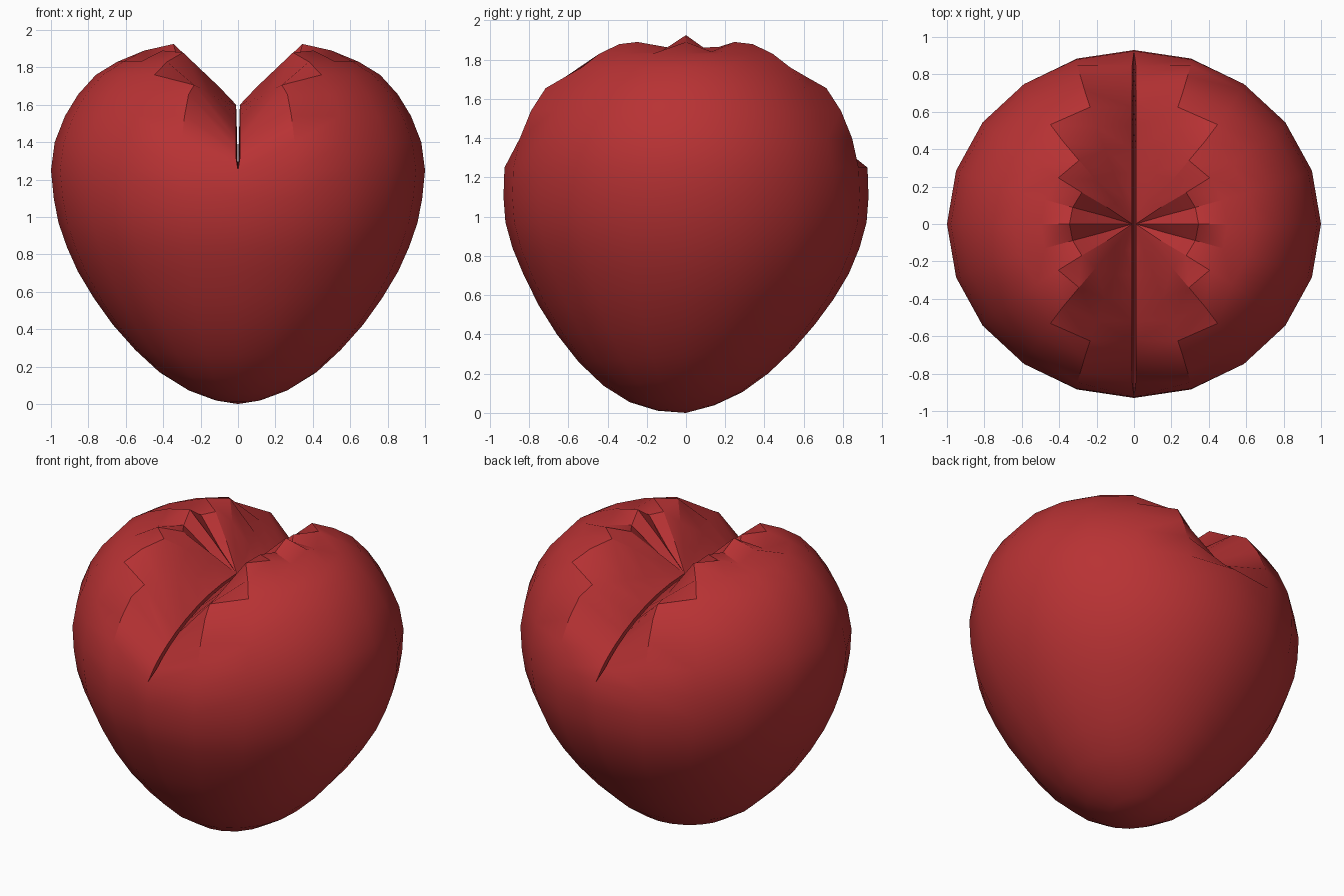
import bpy, bmesh, math

cube = bpy.data.objects.get("Cube")
if cube:
    bpy.data.objects.remove(cube, do_unlink=True)

# One red for the whole heart
red = bpy.data.materials.new("deep red")
red.use_nodes = True
colour = (0.48, 0.032, 0.034, 1)
red.diffuse_color = colour
red.node_tree.nodes["Principled BSDF"].inputs["Base Color"].default_value = colour

# Rings from the bottom up: height, half width, half depth
RINGS = [(0.025, 0.13, 0.145), (0.08, 0.275, 0.287), (0.17, 0.42, 0.42),
         (0.29, 0.55, 0.546), (0.425, 0.67, 0.657), (0.565, 0.77, 0.752),
         (0.71, 0.857, 0.83), (0.84, 0.915, 0.884), (0.97, 0.96, 0.92),
         (1.10, 0.985, 0.93), (1.25, 1.0, 0.925),
         (1.40, 0.98, 0.89), (1.54, 0.925, 0.83), (1.655, 0.855, 0.752),
         (1.76, 0.76, 0.657), (1.83, 0.645, 0.546), (1.89, 0.50, 0.42),
         (1.925, 0.345, 0.287), (1.93, 0.17, 0.145)]
RIM = 10          # ring where the cleft begins
COLS = 10         # columns around one half, front to back
SLIT = 0.01       # half width of the slit
FLOOR = 1.25      # height of the slit bottom
PEAK = 1.60       # height of the cleft at the centre


def crease_height(y):
    """Arched bottom edge of the cleft wall."""
    return FLOOR + (PEAK - FLOOR) * max(0, 1 - (y / 0.9) ** 2) ** 0.8


def heart_point(i, j):
    z, rx, ry = RINGS[i]
    a = math.radians(-90 + 180 * j / COLS)
    x, y = rx * math.cos(a), ry * math.sin(a)
    if j in (0, COLS):                       # centre line
        if i <= RIM:
            return (0, y, z + 0.1 * y * max(0, 1 - z / 0.7))
        y *= 0.95
        return (SLIT, y, crease_height(y))
    z += 0.1 * y * max(0, 1 - z / 0.7)       # the tip leans forward
    if i > RIM:                              # cleft slope limits the height
        slope = 0.45 if j in (1, COLS - 1) else 0.95
        z = min(z, PEAK + slope * x)
        if i >= len(RINGS) - 3 and j in (4, 6):
            z -= 0.05                        # folds beside the centre ridge
    return (x, y, z)


bm = bmesh.new()
grid = [[bm.verts.new(heart_point(i, j)) for j in range(COLS + 1)]
        for i in range(len(RINGS))]
tip = bm.verts.new((0, 0, 0))
crown = bm.verts.new((SLIT, 0, PEAK))

# Outer skin of one half
for low, high in zip(grid, grid[1:]):
    for j in range(COLS):
        bm.faces.new((low[j], low[j + 1], high[j + 1], high[j]))
for j in range(COLS):
    bm.faces.new((tip, grid[0][j + 1], grid[0][j]))
    bm.faces.new((crown, grid[-1][j], grid[-1][j + 1]))

# Slit wall, from the arched crease down to the centre line
edge = [r[0] for r in grid[RIM + 1:]] + [crown] + [r[COLS] for r in reversed(grid[RIM + 1:])]
foot = [bm.verts.new((0, v.co.y, FLOOR)) for v in edge]
for k in range(len(edge) - 1):
    bm.faces.new((edge[k], edge[k + 1], foot[k + 1], foot[k]))
bm.faces.new((grid[RIM][0], edge[0], foot[0]))
bm.faces.new((grid[RIM][COLS], foot[-1], edge[-1]))

bmesh.ops.recalc_face_normals(bm, faces=bm.faces)
side = max(bm.faces, key=lambda f: f.calc_center_median().x)
if side.normal.x < 0:
    bmesh.ops.reverse_faces(bm, faces=bm.faces)

mesh = bpy.data.meshes.new("heart")
bm.to_mesh(mesh)
bm.free()
mesh.materials.append(red)
heart = bpy.data.objects.new("heart", mesh)
bpy.context.collection.objects.link(heart)

# Mirror to the other lobe, then smooth all but the cleft edges
mirror = heart.modifiers.new("Mirror", 'MIRROR')
mirror.use_axis[0] = True
mirror.merge_threshold = 0.001
bpy.ops.object.select_all(action='DESELECT')
bpy.context.view_layer.objects.active = heart
heart.select_set(True)
bpy.ops.object.modifier_apply(modifier=mirror.name)
bpy.ops.object.shade_smooth_by_angle(angle=math.radians(30))
